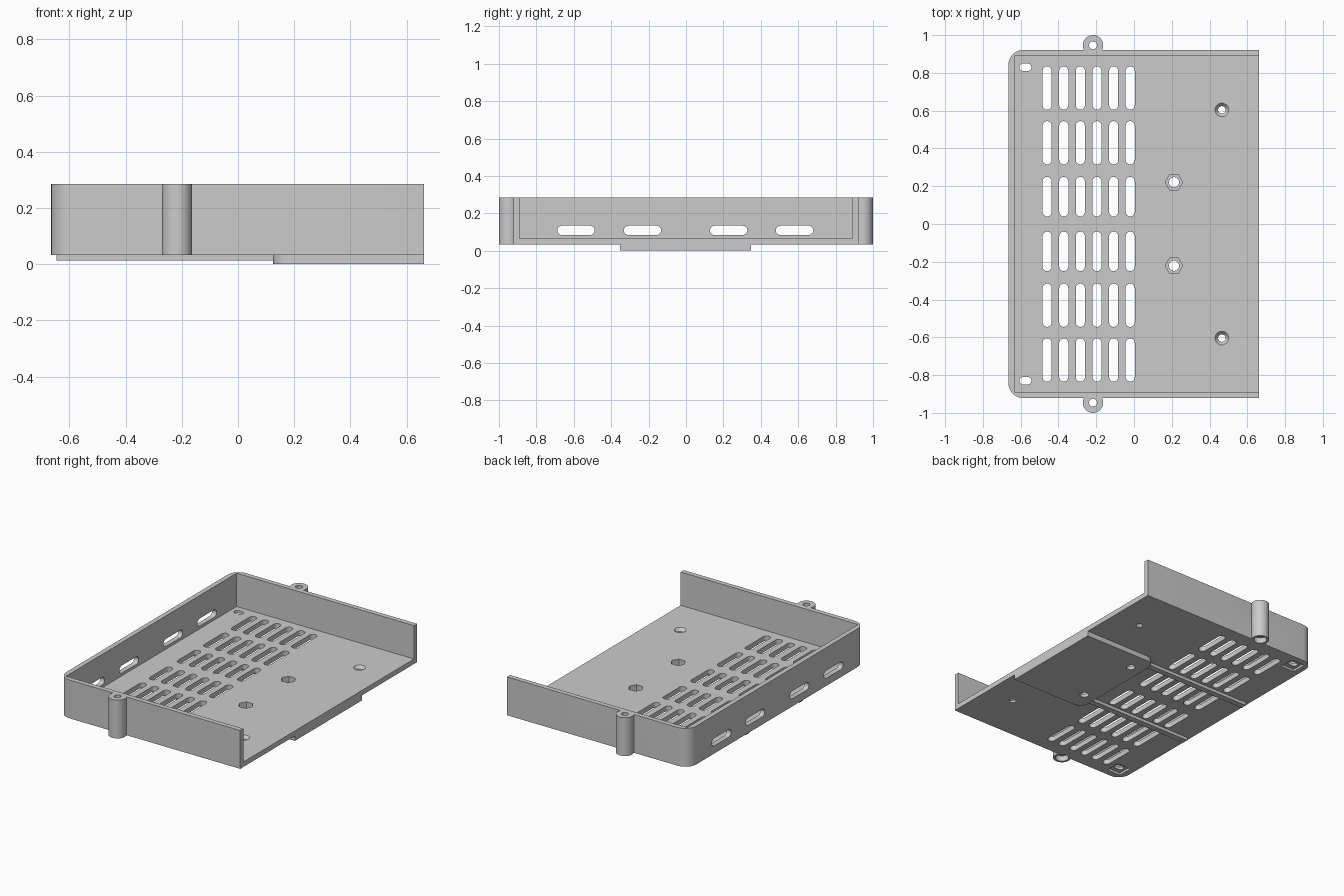
import bpy, bmesh, math
from mathutils import Matrix, Vector

cube = bpy.data.objects.get("Cube")
if cube:
    bpy.data.objects.remove(cube, do_unlink=True)

grey = bpy.data.materials.new("plain grey")
grey.use_nodes = True
tone = (0.6, 0.6, 0.6, 1)
grey.diffuse_color = tone
grey.node_tree.nodes["Principled BSDF"].inputs["Base Color"].default_value = tone

# main levels and outline
LEFT, RIGHT, SIDE = -0.665, 0.662, 0.922
BASE, FLOOR, TOP, WALL = 0.033, 0.066, 0.286, 0.032


def arc(cx, cy, r, a0, a1, n=8):
    return [(cx + r * math.cos(math.radians(a0 + (a1 - a0) * i / n)),
             cy + r * math.sin(math.radians(a0 + (a1 - a0) * i / n))) for i in range(n + 1)]


def ring(cx, cy, r, n=32):
    return arc(cx, cy, r, 0, 360, n)[:-1]


def slot(cx, cy, lx, ly):
    """Round-ended slot outline, lx by ly overall."""
    r = min(lx, ly) / 2
    dx, dy = lx / 2 - r, ly / 2 - r
    if dx > dy:
        return arc(cx + dx, cy, r, -90, 90) + arc(cx - dx, cy, r, 90, 270)
    return arc(cx, cy + dy, r, 0, 180) + arc(cx, cy - dy, r, 180, 360)


def rect(x0, x1, y0, y1):
    return [(x0, y0), (x1, y0), (x1, y1), (x0, y1)]


def left_rounded(x0, x1, y0, y1, r):
    """Rectangle whose two -x corners are rounded."""
    return ([(x1, y0), (x1, y1)] + arc(x0 + r, y1 - r, r, 90, 180)
            + arc(x0 + r, y0 + r, r, 180, 270))


def prism(bm, outline, z0, z1, matrix=None, top=None):
    """Solid between an outline at z0 and the same (or another) outline at z1."""
    matrix = matrix or Matrix()
    low = [bm.verts.new(matrix @ Vector((x, y, z0))) for x, y in outline]
    high = [bm.verts.new(matrix @ Vector((x, y, z1))) for x, y in top or outline]
    n = len(low)
    faces = [bm.faces.new(low[::-1]), bm.faces.new(high)]
    for i in range(n):
        j = (i + 1) % n
        faces.append(bm.faces.new((low[i], low[j], high[j], high[i])))
    bmesh.ops.recalc_face_normals(bm, faces=faces)


def make(name, *solids):
    bm = bmesh.new()
    for s in solids:
        prism(bm, *s)
    mesh = bpy.data.meshes.new(name)
    bm.to_mesh(mesh)
    bm.free()
    mesh.materials.append(grey)
    obj = bpy.data.objects.new(name, mesh)
    bpy.context.collection.objects.link(obj)
    return obj


def cut(obj, cutters):
    bpy.context.view_layer.objects.active = obj
    for c in cutters:
        mod = obj.modifiers.new("cut", 'BOOLEAN')
        mod.operation, mod.solver, mod.object = 'DIFFERENCE', 'EXACT', c
        bpy.ops.object.modifier_apply(modifier=mod.name)


# cutters: inside of the tray, open towards +x
cavity = make("cavity_cutter",
              (rect(LEFT + WALL, 1, -SIDE + WALL, SIDE - WALL), FLOOR, 1))

# vents, corner slots and plain through holes
rows = [(0.72, 0.23), (0.43, 0.23), (0.145, 0.21)]
columns = [-0.46 + 0.088 * i for i in range(6)]
through = [slot(x, s * y, 0.048, l) for x in columns for y, l in rows for s in (1, -1)]
through += [slot(-0.575, s * 0.83, 0.064, 0.04) for s in (1, -1)]
through += [ring(0.465, s * 0.604, 0.02) for s in (1, -1)]
through += [ring(0.212, s * 0.221, 0.027) for s in (1, -1)]
holes = make("hole_cutter", *[(o, -0.1, 0.15) for o in through])

# hexagonal nut pockets, countersinks and square recesses
pockets = make("pocket_cutter",
               *[(ring(0.212, s * 0.221, 0.046, 6), 0.022, 0.1) for s in (1, -1)],
               *[(ring(0.465, s * 0.604, 0.018), 0.044, FLOOR + 0.001, None,
                  ring(0.465, s * 0.604, 0.037)) for s in (1, -1)],
               *[(rect(-0.625, -0.525, s * 0.83 - 0.05, s * 0.83 + 0.05), 0, 0.048)
                 for s in (1, -1)])

# slots through the closed wall, outline turned to face x
turn = Matrix(((0, 0, 1, 0), (1, 0, 0, 0), (0, 1, 0, 0), (0, 0, 0, 1)))
wall_slots = make("wall_slot_cutter",
                  *[(slot(y, 0.109, 0.2, 0.05), LEFT - 0.1, LEFT + 0.1, turn)
                    for y in (-0.588, -0.233, 0.228, 0.58)])

# screw bores in the lugs, wider at the bottom
LUG_X, LUG_Y = -0.217, 0.946
bores = make("bore_cutter", *[(ring(LUG_X, s * LUG_Y, 0.021), 0, 0.4) for s in (1, -1)])
wide_bores = make("wide_bore_cutter",
                  *[(ring(LUG_X, s * LUG_Y, 0.04), 0, 0.07) for s in (1, -1)])

# tray
tray = make("tray", (left_rounded(LEFT, RIGHT, -SIDE, SIDE, 0.08), BASE, TOP))
cut(tray, [cavity, holes, pockets, wall_slots, wide_bores])

# raised pad under the floor
pad = make("underside_pad", (left_rounded(0.125, RIGHT, -0.352, 0.348, 0.06), 0, BASE + 0.002))
cut(pad, [holes, pockets])

# two stiffening ribs under the floor
ribs = [make(f"underside_rib_{side}", (rect(-0.645, 0.14, y - 0.02, y + 0.02), 0.013, BASE + 0.002))
        for side, y in (("front", -0.28), ("back", 0.28))]

# screw lugs on the outside of the side walls
lugs = []
for side, s in (("front", -1), ("back", 1)):
    lug = make(f"screw_lug_{side}", (ring(LUG_X, s * LUG_Y, 0.054, 48), BASE, TOP))
    cut(lug, [bores, wide_bores])
    lugs.append(lug)

for c in (cavity, holes, pockets, wall_slots, bores, wide_bores):
    bpy.data.objects.remove(c, do_unlink=True)

# smooth the curved walls, keep edges crisp
bpy.ops.object.select_all(action='DESELECT')
for obj in [tray, pad, *ribs, *lugs]:
    obj.select_set(True)
bpy.context.view_layer.objects.active = tray
bpy.ops.object.shade_smooth_by_angle(angle=math.radians(30))
